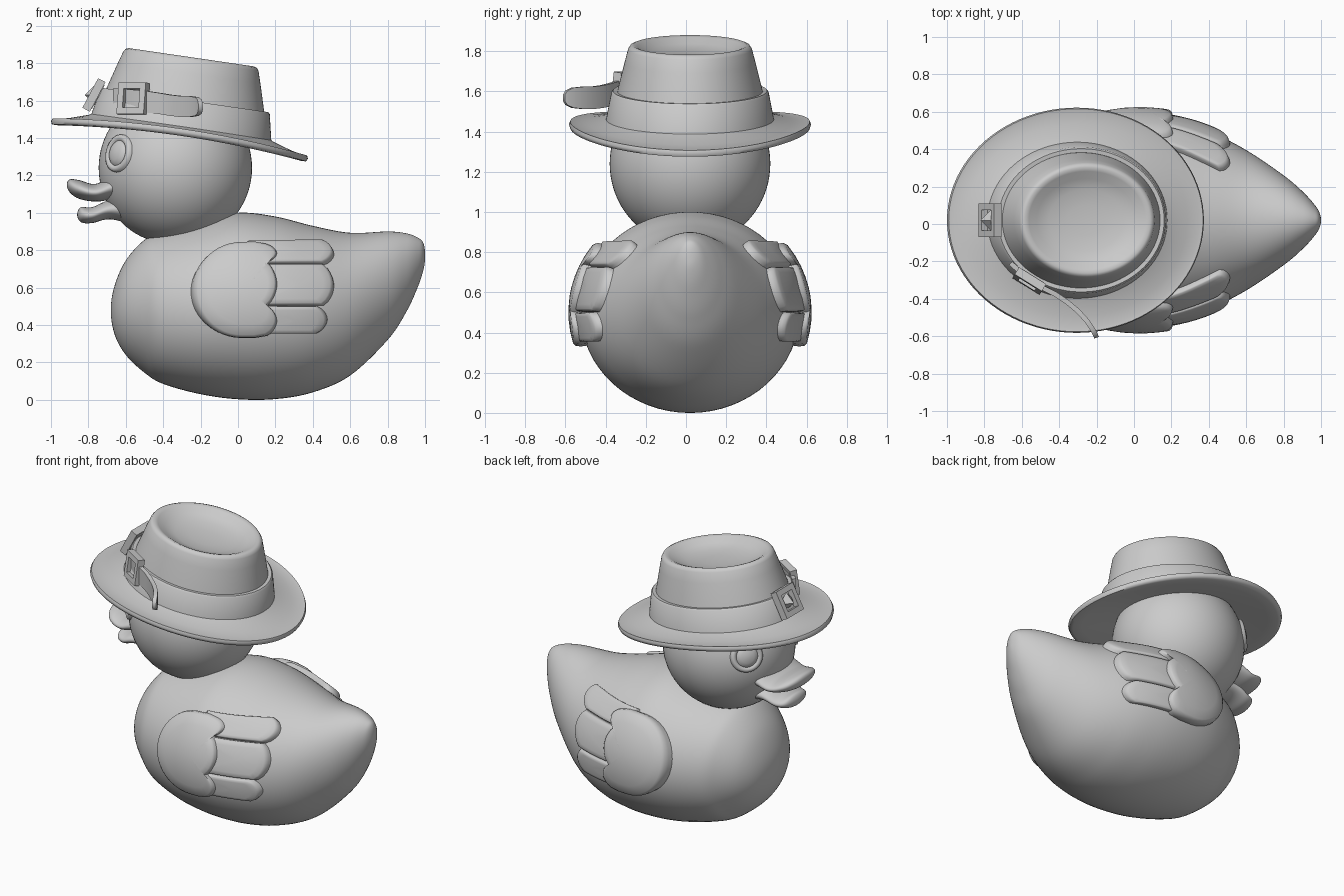
import bpy, bmesh
from math import sin, cos, pi, sqrt, radians
from mathutils import Vector, Matrix

if "Cube" in bpy.data.objects:
    bpy.data.objects.remove(bpy.data.objects["Cube"])

CY = 0.02  # the toy's symmetry plane


def finish(name, bm, mat=None, angle=40):
    if mat:
        bm.transform(mat)
    bmesh.ops.recalc_face_normals(bm, faces=bm.faces)
    me = bpy.data.meshes.new(name)
    bm.to_mesh(me)
    bm.free()
    for p in me.polygons:
        p.use_smooth = True
    me.set_sharp_from_angle(angle=radians(angle))
    ob = bpy.data.objects.new(name, me)
    bpy.context.collection.objects.link(ob)
    return ob


def skin(name, rings, caps=True, close=False, mat=None, angle=40):
    """Bridge a list of equal closed rings."""
    bm = bmesh.new()
    vs = [[bm.verts.new(p) for p in r] for r in rings]
    n = len(vs[0])
    for a, b in zip(vs, vs[1:] + (vs[:1] if close else [])):
        for i in range(n):
            bm.faces.new((a[i], a[(i + 1) % n], b[(i + 1) % n], b[i]))
    if caps and not close:
        bm.faces.new(vs[0])
        bm.faces.new(vs[-1])
    bmesh.ops.remove_doubles(bm, verts=bm.verts, dist=1e-5)
    return finish(name, bm, mat, angle)


def spline(pts, steps=8):
    """Smooth curve through stations (x, top, bottom, half width), round at both ends."""
    flip = lambda p: (p[0], p[2], p[1], -p[3])
    q = [flip(pts[1])] + pts + [flip(pts[-2])]
    out = []
    for a, b, c, d in zip(q, q[1:], q[2:], q[3:]):
        for s in range(steps):
            t = s / steps
            out.append([0.5 * (2 * y + (z - x) * t + (2 * x - 5 * y + 4 * z - w) * t * t
                               + (3 * y - x - 3 * z + w) * t ** 3) for x, y, z, w in zip(a, b, c, d)])
    return out + [list(pts[-1])]


def loft(name, stations, n=64):
    rings = [[(x, CY + w * cos(2 * pi * i / n), (t + b) / 2 + (t - b) / 2 * sin(2 * pi * i / n))
              for i in range(n)] for x, t, b, w in stations]
    return skin(name, rings)


def lathe(name, profile, mat, n=96, warp=None, **kw):
    """Elliptical rings (rx, ry, z), optionally warped."""
    rings = []
    for rx, ry, z in profile:
        rings.append([(rx * cos(a), ry * sin(a), z + (warp(rx, a) if warp else 0))
                      for a in (2 * pi * i / n for i in range(n))])
    return skin(name, rings, mat=mat, **kw)


# body
body = spline([(-.68, .48, .48, 0), (-.66, .61, .35, .15), (-.6, .745, .24, .27), (-.5, .855, .145, .37),
               (-.4, .90, .085, .44), (-.2, .955, .03, .515), (0, 1.0, .003, .545), (.2, .98, .004, .53),
               (.4, .93, .04, .475), (.6, .893, .13, .375), (.8, .90, .32, .24), (.9, .89, .47, .155),
               (.96, .868, .60, .09), (.99, .84, .69, .045), (1.0, .78, .76, 0)])
loft("body", body)

# head
HC, HR = Vector((-.335, CY, 1.24)), .41
bm = bmesh.new()
bmesh.ops.create_uvsphere(bm, u_segments=64, v_segments=40, radius=HR)
finish("head", bm, Matrix.Translation(HC) @ Matrix.Diagonal((1, .975, 1, 1)))

# open beak
loft("upper_beak", spline([(-.5, 1.25, 1.05, .16), (-.65, 1.21, 1.07, .2), (-.76, 1.155, 1.06, .2),
                           (-.85, 1.175, 1.075, .17), (-.9, 1.178, 1.11, .1), (-.915, 1.15, 1.15, 0)]), 48)
loft("lower_beak", spline([(-.5, 1.1, .93, .12), (-.68, 1.07, .965, .15), (-.78, 1.03, .945, .14),
                           (-.84, 1.03, .95, .1), (-.86, .99, .99, 0)]), 48)

# eyes
for side, label in ((-1, "right"), (1, "left")):
    nrm = Vector((-.31, side * .25, .08)).normalized()
    m = Matrix.Translation(HC + nrm * (HR - .018)) @ nrm.to_track_quat('Z', 'Y').to_matrix().to_4x4()
    lathe(label + "_eye", [(r, r, z) for r, z in ((.105, -.01), (.1, .014), (.088, .022), (.076, .02),
          (.068, .014), (.06, .022), (.04, .03), (.015, .034), (0, .035))], m, n=40, angle=60)


# wings: outlines drawn in x-z and wrapped on the body with a soft edge
def on_body(x, z, off, side):
    for a, b in zip(body, body[1:]):
        if a[0] <= x <= b[0]:
            f = (x - a[0]) / (b[0] - a[0])
            _, t, bt, w = [p + (q - p) * f for p, q in zip(a, b)]
            break
    h, zc = (t - bt) / 2, (t + bt) / 2
    y = w * sqrt(max(.02, 1 - ((z - zc) / h) ** 2))
    n = Vector((0, y / w ** 2, (z - zc) / h ** 2)).normalized()
    return Vector((x, CY + side * (y + n.y * off), z + n.z * off))


def lobe(x, z0, z1, d=.055):
    return [(x + d * sin(pi * i / 10) ** .7, z0 + (z1 - z0) * i / 10) for i in range(10)]


def wing_part(name, outline, thick, side):
    cx = sum(p[0] for p in outline) / len(outline)
    cz = sum(p[1] for p in outline) / len(outline)
    rings = [[on_body(cx + (x - cx) * s, cz + (z - cz) * s, o, side) for x, z in outline]
             for s, o in ((1.04, -.02), (1.0, thick * .45), (.96, thick * .85), (.9, thick),
                          (.7, thick), (.5, thick), (.3, thick), (.1, thick))]
    skin(name, rings, angle=70)


disc = [(.02 - .265 * sin(pi * i / 24), .58 + .24 * cos(pi * i / 24)) for i in range(25)]
disc += [(.09, .34)] + lobe(.155, .35, .5) + lobe(.155, .5, .72) + lobe(.155, .72, .81) + [(.155, .81), (.09, .822)]
for side, label in ((-1, "right"), (1, "left")):
    wing_part(label + "_wing", disc, .06, side)
    for k, (x, z0, z1) in enumerate(((.42, .36, .5), (.455, .505, .715), (.455, .72, .835))):
        edge = [.05 + (x - .05) * i / 8 for i in range(8)]
        strip = [(e, z0) for e in edge] + lobe(x, z0, z1) + [(x, z1)] + [(e, z1) for e in reversed(edge)]
        wing_part(f"{label}_wing_feather_{k + 1}", strip, .035, side)

# hat: brim and dented crown, tilted back
H = Matrix.Translation((-.313, CY, 1.39)) @ Matrix.Rotation(radians(8.3), 4, 'Y')


def curl(r, a):
    return .045 * max(0, (r - .45) / .24) * sin(a) ** 2


lathe("hat_brim", [(.3, .28, .05), (.45, .38, .035), (.6, .515, -.003), (.665, .575, -.018), (.687, .596, -.016),
                   (.694, .602, .0), (.687, .596, .016), (.665, .575, .016), (.6, .515, .03), (.5, .42, .062),
                   (.44, .37, .09)], H, warp=curl, caps=False, angle=60)
lathe("hat_crown", [(.46, .39, .06), (.425, .36, .22), (.385, .325, .36), (.365, .308, .425), (.355, .298, .44),
                    (.338, .283, .446), (.315, .262, .438), (.27, .222, .412), (.2, .165, .392), (.1, .08, .383),
                    (.0, .0, .38)], H, angle=60)
lathe("hat_band", [(.45, .38, .055), (.488, .42, .06), (.458, .392, .205), (.448, .383, .215), (.425, .362, .213),
                   (.42, .355, .19)], H, caps=False)


# buckles: square frames with a cross bar (x outward, y along the band)
def buckle(name, pos, yaw, pitch, s):
    bm = bmesh.new()
    for p, d in (((0, -s, 0), (.045, .035, 2 * s + .035)), ((0, s, 0), (.045, .035, 2 * s + .035)),
                 ((0, 0, -s), (.045, 2 * s, .035)), ((0, 0, s), (.045, 2 * s, .035)),
                 ((-.02, 0, 0), (.012, 2 * s, 2 * s))):
        bmesh.ops.create_cube(bm, size=1, matrix=Matrix.Translation(p) @ Matrix.Diagonal((*d, 1)))
    m = Matrix.Translation(pos) @ Matrix.Rotation(radians(yaw), 4, 'Z') @ Matrix.Rotation(radians(pitch), 4, 'Y')
    return finish(name, bm, m, 20)


buckle("strap_buckle", (-.56, -.305, 1.61), 238, -8, .068)
buckle("front_buckle", (-.77, CY, 1.63), 180, -28, .072)
bm = bmesh.new()
bmesh.ops.create_cone(bm, segments=4, radius1=.06, radius2=.0, depth=.06, cap_ends=True)
finish("front_stud", bm, Matrix.Translation((-.79, CY, 1.63)) @ Matrix.Rotation(radians(-90), 4, 'Y'), 20)

# loose strap end
path = [(-.66, -.21), (-.58, -.28), (-.5, -.335), (-.42, -.375), (-.36, -.415), (-.3, -.465), (-.25, -.52),
        (-.22, -.565), (-.205, -.595), (-.2, -.608)]
half = [.05, .055, .058, .056, .056, .056, .055, .05, .036, .015]
rings = []
for i, (x, y) in enumerate(path):
    a, b = Vector(path[max(i - 1, 0)]), Vector(path[min(i + 1, len(path) - 1)])
    t = (b - a).normalized()
    nx, ny = t.y * .013, -t.x * .013
    zc = 1.615 - .05 * i / 5 if i < 5 else 1.568
    h = half[i]
    rings.append([(x + nx, y + ny, zc - h), (x + nx, y + ny, zc + h), (x - nx, y - ny, zc + h), (x - nx, y - ny, zc - h)])
skin("hat_strap", rings)
